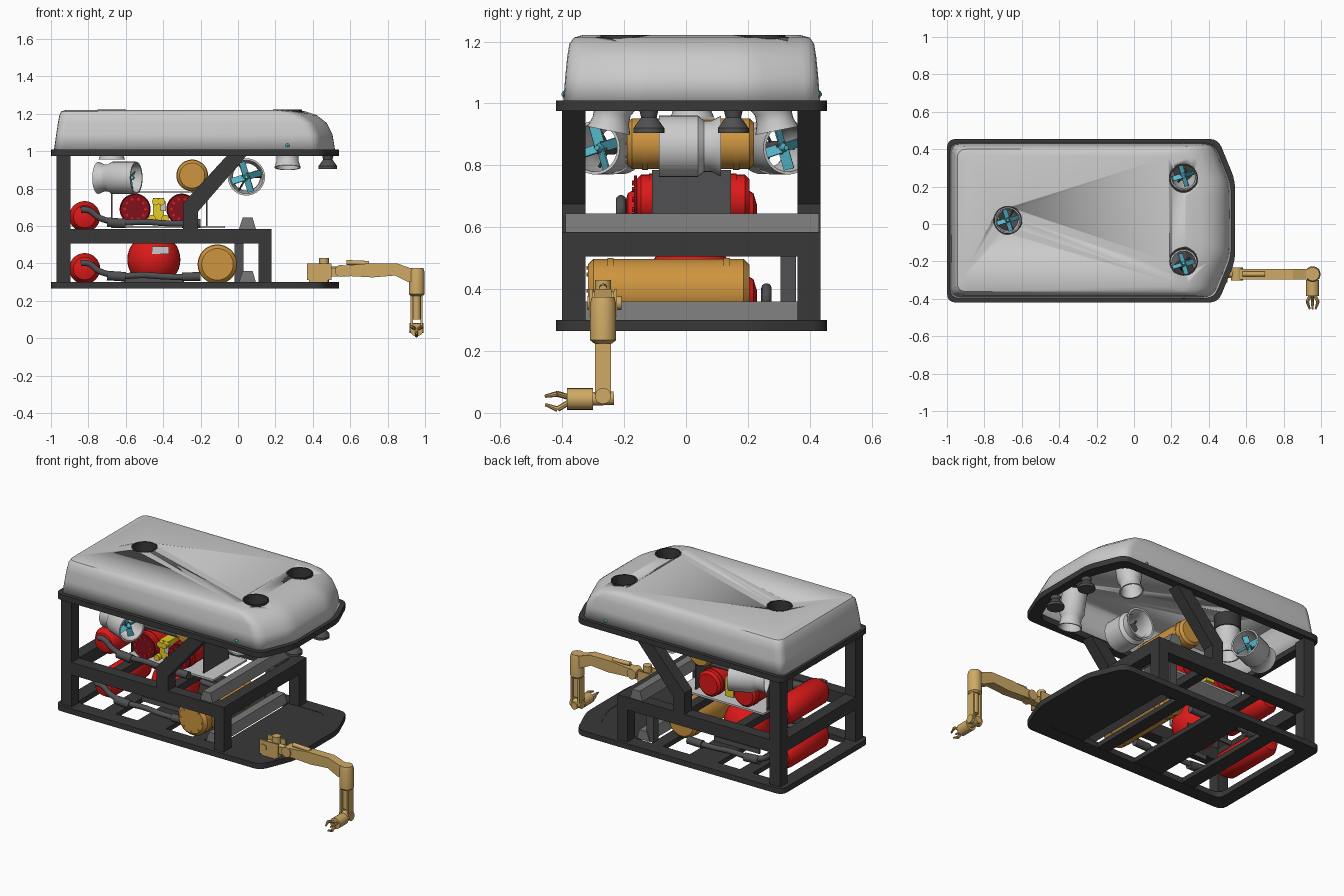
import bpy, bmesh, math
from mathutils import Vector, Matrix

if "Cube" in bpy.data.objects:
    bpy.data.objects.remove(bpy.data.objects["Cube"])


def material(name, r, g, b):
    m = bpy.data.materials.new(name)
    m.use_nodes = True
    m.diffuse_color = (r, g, b, 1)
    m.node_tree.nodes["Principled BSDF"].inputs["Base Color"].default_value = (r, g, b, 1)
    return m


SHELL = material("light grey", .6, .6, .6)
FRAME = material("charcoal", .04, .04, .04)
GREY = material("mid grey", .19, .19, .19)
LAMP = material("dark grey", .08, .08, .085)
RED = material("red", .72, .01, .01)
DARK_RED = material("dark red", .22, .005, .012)
GOLD = material("orange gold", .62, .3, .05)
ARM = material("sand gold", .62, .4, .13)
CYAN = material("cyan", .09, .47, .58)
YELLOW = material("yellow", .8, .6, .02)


def finish(name, bm, mat, smooth=True):
    bmesh.ops.recalc_face_normals(bm, faces=bm.faces)
    me = bpy.data.meshes.new(name)
    bm.to_mesh(me)
    bm.free()
    me.materials.append(mat)
    ob = bpy.data.objects.new(name, me)
    bpy.context.collection.objects.link(ob)
    bpy.ops.object.select_all(action='DESELECT')
    ob.select_set(True)
    bpy.context.view_layer.objects.active = ob
    if smooth:
        bpy.ops.object.shade_smooth_by_angle(angle=math.radians(35))
    return ob


def loft(name, mat, rings, start=True, end=True, closed=False, smooth=True):
    bm = bmesh.new()
    vs = [[bm.verts.new(p) for p in ring] for ring in rings]
    n = len(vs[0])
    pairs = list(zip(vs, vs[1:])) + ([(vs[-1], vs[0])] if closed else [])
    for a, b in pairs:
        for i in range(n):
            j = (i + 1) % n
            bm.faces.new((a[i], a[j], b[j], b[i]))
    if start and not closed:
        bm.faces.new(vs[0])
    if end and not closed:
        bm.faces.new(vs[-1])
    return finish(name, bm, mat, smooth)


def turned(name, mat, profile, loc, axis=(0, 0, 1), seg=28, closed=False):
    # Profile of (radius, height) spun around an axis
    q = Vector(axis).to_track_quat('Z', 'Y')
    rings = [[Vector(loc) + q @ Vector((r * math.cos(t), r * math.sin(t), h))
              for t in (math.tau * i / seg for i in range(seg))] for r, h in profile]
    return loft(name, mat, rings, closed=closed)


def rod(name, mat, p, q, r, seg=20, r2=None):
    d = Vector(q) - Vector(p)
    return turned(name, mat, [(r, 0), (r2 or r, d.length)], p, d, seg)


def box(name, mat, x0, x1, y0, y1, z0, z1):
    return loft(name, mat, [[(x0, y0, z), (x1, y0, z), (x1, y1, z), (x0, y1, z)]
                            for z in (z0, z1)], smooth=False)


def prism(name, mat, pts, y0, y1):
    return loft(name, mat, [[(x, y, z) for x, z in pts] for y in (y0, y1)], smooth=False)


def pipe(name, mat, pts, r):
    cu = bpy.data.curves.new(name, 'CURVE')
    cu.dimensions = '3D'
    cu.bevel_depth, cu.bevel_resolution, cu.use_fill_caps = r, 3, True
    sp = cu.splines.new('NURBS')
    sp.points.add(len(pts) - 1)
    for sp_p, p in zip(sp.points, pts):
        sp_p.co = (*p, 1)
    sp.use_endpoint_u, sp.order_u = True, 3
    ob = bpy.data.objects.new(name, cu)
    bpy.context.collection.objects.link(ob)
    cu.materials.append(mat)


def outline(x0, x1, y0, y1, z, d=.05, back=None):
    # Rectangle with a tapered nose and softened corners
    c = [(x0, y0), (x1 - .09, y0), (x1, y0 + .22), (x1, y1 - .22), (x1 - .09, y1), (x0, y1)]
    c = [Vector((x, y, z)) for x, y in c]
    out = []
    for i, p in enumerate(c):
        a = p + (c[i - 1] - p).normalized() * d
        b = p + (c[(i + 1) % len(c)] - p).normalized() * d
        out += [a.lerp(p, t).lerp(p.lerp(b, t), t) for t in (0, .25, .5, .75, 1)]
    return out


# Hollow float cover with three round openings
levels = [(-.985, .52, -.397, .434, 1.0), (-.972, .505, -.39, .427, 1.09),
          (-.963, .475, -.384, .421, 1.15), (-.955, .42, -.377, .414, 1.193),
          (-.945, .36, -.362, .4, 1.213), (-.915, .28, -.335, .37, 1.221)]
cover = loft("float_cover", SHELL, [outline(*l) for l in levels], start=False)
mod = cover.modifiers.new("wall", 'SOLIDIFY')
mod.thickness, mod.offset = .014, -1
bpy.ops.object.modifier_apply(modifier="wall")
wells = [(.265, .245), (.265, -.2), (-.675, .02)]
for x, y in wells:
    cutter = rod("well_cutter", SHELL, (x, y, 1.12), (x, y, 1.3), .076, 36)
    cutter.hide_render = True
    bpy.context.view_layer.objects.active = cover
    mod = cover.modifiers.new("well", 'BOOLEAN')
    mod.operation, mod.object, mod.solver = 'DIFFERENCE', cutter, 'EXACT'
    bpy.ops.object.modifier_apply(modifier="well")
    bpy.data.objects.remove(cutter)
    turned("well_sleeve", FRAME, [(.077, 0), (.077, .1), (.069, .1), (.069, 0)],
           (x, y, 1.122), closed=True)
for y in (-.392, .429):
    turned("marker_light", CYAN, [(.004, -.01), (.011, -.004), (.011, .004), (.004, .01)],
           (.265, y, 1.03), (0, 1, 0), 12)


# Rim and base rings
def ring(name, z0, z1, w):
    big, small = (-1, .54, -.42, .455), (-1 + w, .54 - w, -.42 + w, .455 - w)
    loft(name, FRAME, [outline(*big, z0), outline(*big, z1), outline(*small, z1),
                       outline(*small, z0)], closed=True)


ring("cover_rim", .975, 1.01, .055)
ring("base_ring", .265, .3, .09)
loft("base_nose_plate", FRAME, [[(.1, -.37, z), (.43, -.37, z), (.5, -.2, z), (.5, .23, z),
                                 (.43, .4, z), (.1, .4, z)] for z in (.268, .298)], smooth=False)
for x, w in ((-.05, .04), (-.38, .1), (-.68, .045)):
    box("base_crossbar", FRAME, x - w, x + w, -.36, .4, .268, .298)

# Side frames: posts, rails and cranked struts
for y0, y1 in ((-.4, -.325), (.36, .435)):
    box("rear_post", FRAME, -.97, -.895, y0, y1, .3, .975)
    box("front_post", FRAME, .11, .18, y0, y1, .3, .51)
    box("side_rail", FRAME, -.97, .18, y0, y1, .505, .585)
    prism("cranked_strut", FRAME, [(-.295, .585), (-.215, .585), (-.215, .675), (.045, .975),
                                   (-.06, .975), (-.295, .72)], y0, y1)
for x0, x1 in ((.11, .18), (-.97, -.895)):
    box("cross_rail", FRAME, x0, x1, -.33, .37, .505, .585)
box("inner_rail", FRAME, -.66, -.6, -.33, .37, .535, .58)
box("inner_rail", FRAME, -.27, -.21, -.33, .37, .535, .58)
for y0, y1, z in ((-.39, .43, .585), (-.33, .36, .3)):
    prism("tapered_beam", GREY, [(.005, z), (.095, z), (.078, z + .06), (.025, z + .06)], y0, y1)
box("stub_post", LAMP, -.02, .03, .305, .355, .3, .51)


# Ducted thrusters with four-blade propellers on the +axis end
def thruster(name, loc, axis, s=1.0, length=.22):
    h = length / 2
    prof = [(.085, h), (.085, -h * .25), (.071, -h * .45), (.071, -h * .7), (.084, -h),
            (.074, -h), (.062, -h * .6), (.074, -h * .1), (.076, h)]
    turned(name + "_duct", SHELL, [(r * s, t) for r, t in prof], loc, axis, 32, True)
    d = Vector(axis).normalized()
    c = Vector(loc) + d * h * .6
    rod(name + "_motor", LAMP, c - d * h, c, .022 * s, 16)
    rod(name + "_hub", CYAN, c - d * .012, c + d * .03, .018 * s, 14, .008)
    q = d.to_track_quat('Z', 'Y').to_matrix().to_4x4()
    bm = bmesh.new()
    for k in range(4):
        m = (Matrix.Translation(c) @ q @ Matrix.Rotation(k * math.pi / 2 + .3, 4, 'Z')
             @ Matrix.Translation((.04 * s, 0, 0)) @ Matrix.Rotation(.6, 4, 'X')
             @ Matrix.Diagonal((.062 * s, .034 * s, .005, 1)))
        bmesh.ops.create_cube(bm, size=1, matrix=m)
    finish(name + "_blades", bm, CYAN, False)
    for k in range(3):
        v = q.to_3x3() @ Vector((math.cos(k * 2.1), math.sin(k * 2.1), 0))
        p = c - d * h * .7
        rod(name + "_stay", LAMP, p, p + v * .07 * s, .005, 8)


thruster("lateral_thruster", (.045, .013, .862), (0, -1, 0), 1.17, .2)
for side in (-1, 1):
    thruster("rear_thruster", (-.645, .018 + side * .27, .857), (.92, side * .38, 0), 1.02)
    thruster("front_lift_thruster", (.265, .022 + side * .25, 1.02), (0, -side * .2, 1), .84)
thruster("rear_lift_thruster", (-.675, .02, 1.05), (0, 0, 1), .84, .19)

# Downward lamps under the nose
for y in (-.12, .153):
    turned("nose_lamp", LAMP, [(.05, 0), (.05, .015), (.025, .05), (.03, .07)], (.48, y, .905))

# Pressure housings lying across the frame
def housing(name, mat, x, z, r, y0, y1, cap):
    rnd = r * .18
    n = y1 - y0
    turned(name, mat, [(r - rnd, 0), (r, rnd), (r, n - rnd), (r - rnd, n)], (x, y0, z), (0, 1, 0), 36)
    for t in (.14, .86):
        turned(name + "_band", mat, [(r + .003, -.01), (r + .003, .01)],
               (x, y0 + n * t, z), (0, 1, 0), 36)
    for k in range(8):
        a = k * math.tau / 8
        p = Vector((x + math.cos(a) * r * .72, y0, z + math.sin(a) * r * .72))
        rod(name + "_bolt", cap, p - Vector((0, .005, 0)), p + Vector((0, .01, 0)), r * .06, 8)


housing("upper_housing", GOLD, -.245, .87, .082, -.19, .22, GOLD)
housing("lower_housing", GOLD, -.11, .395, .103, -.317, .205, GOLD)
for x in (-.55, -.3):
    housing("pump_drum", RED, x, .69, .08, -.16, .205, RED)
    rod("pump_face", DARK_RED, (x, -.168, .69), (x, -.158, .69), .078, 28)
    for k in range(10):
        a = k * math.tau / 10
        rod("pump_stud", RED, (x + .055 * math.cos(a), -.174, .69 + .055 * math.sin(a)),
            (x + .055 * math.cos(a), -.165, .69 + .055 * math.sin(a)), .008, 8)
for z in (.372, .65):
    turned("rear_tank", RED, [(.02, 0), (.06, .012), (.083, .05), (.083, .38), (.06, .418), (.02, .43)],
           (-.82, -.2, z), (0, 1, 0), 32)

# Round reservoir with cradle and label
bm = bmesh.new()
bmesh.ops.create_uvsphere(bm, u_segments=32, v_segments=18, radius=.142,
                          matrix=Matrix.Translation((-.45, .015, .42)))
finish("reservoir", bm, RED)
box("reservoir_label", SHELL, -.46, -.37, -.127, -.118, .45, .49)
for y in (-.1, .12):
    box("reservoir_cradle", LAMP, -.61, -.29, y, y + .012, .3, .33)

# Pump tray, end plates and valve block
box("pump_tray", SHELL, -.68, -.07, -.15, .19, .588, .6)
box("pump_lid", LAMP, -.68, -.17, -.11, .145, .778, .785)
for x in (-.68, -.172):
    box("pump_end_plate", LAMP, x, x + .008, -.11, .145, .6, .785)
box("valve_block", YELLOW, -.455, -.395, -.14, .17, .63, .75)
for x, z in ((-.44, .75), (-.41, .75), (-.46, .66), (-.39, .66)):
    rod("valve_knob", YELLOW, (x, -.165, z - .02), (x, -.13, z - .02), .02, 12)
box("valve_plate", SHELL, -.415, -.385, -.15, -.14, .68, .73)

# Hoses and couplings running along both decks
for y, z in ((-.23, .3), (.26, .3), (-.21, .585)):
    pipe("hose", LAMP, [(-.84, y, z + .1), (-.8, y, z + .11), (-.74, y, z + .05), (-.62, y, z + .03),
                        (-.5, y, z + .04), (-.36, y, z + .025), (-.2, y, z + .03)], .017)
    rod("hose_coupling", LAMP, (-.7, y, z + .035), (-.6, y, z + .028), .026, 14)
    rod("hose_coupling", LAMP, (-.3, y, z + .028), (-.2, y, z + .03), .024, 14)

# Manipulator arm: shoulder bracket, upper arm, forearm and claw
Y = -.268
for y in (Y - .045, Y + .035):
    box("shoulder_cheek", ARM, .37, .5, y, y + .01, .31, .4)
box("shoulder_foot", ARM, .38, .48, Y - .04, Y + .04, .298, .315)
rod("shoulder_pivot", ARM, (.46, Y, .3), (.46, Y, .43), .026)
rod("shoulder_pin", ARM, (.4, Y - .05, .355), (.4, Y + .06, .355), .022)
rod("shoulder_ram", ARM, (.4, Y, .37), (.56, Y, .36), .02)
box("shoulder_link", ARM, .46, .6, Y - .022, Y + .022, .33, .375)
rod("elbow_pin", ARM, (.55, Y - .035, .36), (.55, Y + .035, .36), .032)
prism("upper_arm", ARM, [(.54, .335), (.72, .325), (.84, .335), (.91, .3), (.96, .3), (.96, .37),
                         (.92, .375), (.85, .4), (.7, .4), (.54, .385)], Y - .028, Y + .028)
rod("arm_ram", ARM, (.58, Y, .405), (.7, Y, .4), .013)
X = .955
turned("forearm_motor", ARM, [(.03, 0), (.042, .01), (.042, .13), (.036, .15)], (X, Y, .225))
for x in (X - .032, X + .02):
    box("forearm_plate", ARM, x, x + .012, Y - .026, Y + .026, .05, .225)
rod("forearm_core", ARM, (X, Y, .1), (X, Y, .23), .022)
rod("wrist_pin", ARM, (X - .038, Y, .055), (X + .038, Y, .055), .026)
rod("wrist", ARM, (X, Y + .035, .048), (X, -.31, .045), .022)
rod("claw_motor", ARM, (X, -.3, .045), (X, -.385, .045), .035)
for k in range(3):
    a = k * math.tau / 3 + .5
    u = Vector((math.cos(a), 0, math.sin(a)))
    c = Vector((X, 0, .045))
    p = [c + u * r + Vector((0, y, 0)) for r, y in ((.012, -.38), (.033, -.415), (.018, -.455))]
    rod("claw_finger_root", ARM, p[0], p[1], .009, 8)
    rod("claw_finger_tip", ARM, p[1], p[2], .009, 8, .005)
